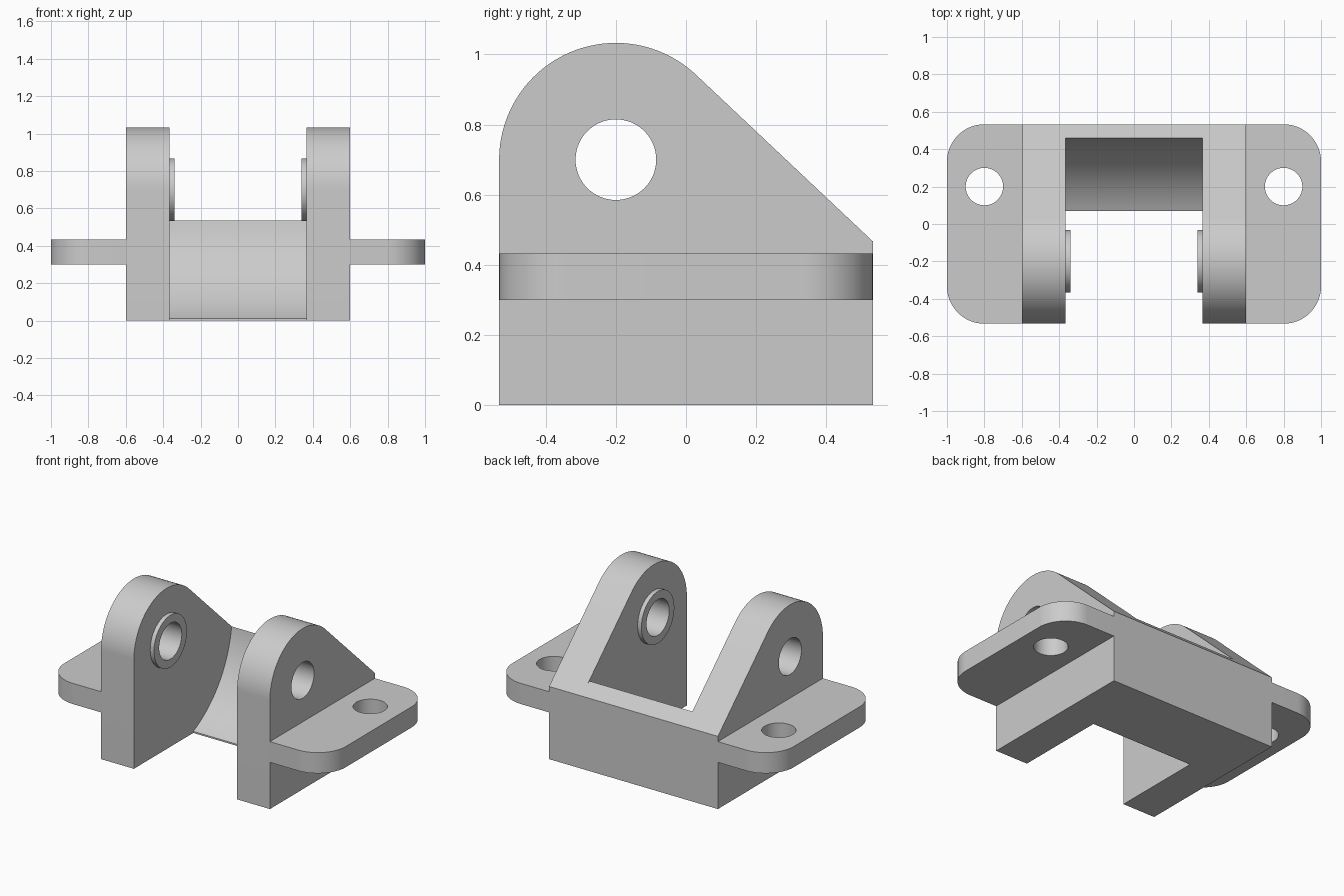
import bpy, bmesh
from math import sin, cos, radians, pi
from mathutils import Vector

cube = bpy.data.objects.get("Cube")
if cube:
    bpy.data.objects.remove(cube, do_unlink=True)

grey = bpy.data.materials.new("plain grey")
grey.use_nodes = True
colour = (0.6, 0.6, 0.6, 1)
grey.diffuse_color = colour
grey.node_tree.nodes["Principled BSDF"].inputs["Base Color"].default_value = colour

WIDE, INNER, HALF_D = 0.6, 0.367, 0.533
PIVOT, TOP_R, BORE_R = (-0.2, 0.7), 0.333, 0.115


def arc(centre, r, start, end, n=24):
    """Points on an arc, angles in degrees."""
    angles = [radians(start + (end - start) * i / n) for i in range(n + 1)]
    return [(centre[0] + r * cos(a), centre[1] + r * sin(a)) for a in angles]


def circle(centre, r, n=64):
    return arc(centre, r, 0, 360, n)[:-1]


def solid(name, loops, axis, lo, hi):
    """Fill an outline (with holes) and extrude it along x or z."""
    bm = bmesh.new()
    for loop in loops:
        vs = [bm.verts.new((lo, u, v) if axis == "x" else (u, v, lo)) for u, v in loop]
        for a, b in zip(vs, vs[1:] + vs[:1]):
            bm.edges.new((a, b))
    bmesh.ops.triangle_fill(bm, edges=bm.edges[:], use_beauty=True)
    ext = bmesh.ops.extrude_face_region(bm, geom=bm.faces[:])
    step = Vector((hi - lo, 0, 0)) if axis == "x" else Vector((0, 0, hi - lo))
    moved = [g for g in ext["geom"] if isinstance(g, bmesh.types.BMVert)]
    bmesh.ops.translate(bm, verts=moved, vec=step)
    bmesh.ops.recalc_face_normals(bm, faces=bm.faces[:])
    bmesh.ops.dissolve_limit(bm, angle_limit=radians(0.5), verts=bm.verts[:], edges=bm.edges[:])
    mesh = bpy.data.meshes.new(name)
    bm.to_mesh(mesh)
    bm.free()
    mesh.materials.append(grey)
    obj = bpy.data.objects.new(name, mesh)
    bpy.context.collection.objects.link(obj)
    bpy.ops.object.select_all(action="DESELECT")
    obj.select_set(True)
    bpy.context.view_layer.objects.active = obj
    bpy.ops.object.shade_smooth_by_angle(angle=radians(30))
    return obj


# Outlines: rounded lug with sloping back, and mounting ear with round corners
lug = [(HALF_D, 0), (HALF_D, 0.467)] + arc(PIVOT, TOP_R, 46.7, 180, 48) + [(-HALF_D, 0)]
ear = ([(WIDE, -HALF_D)] + arc((0.8, -0.333), 0.2, -90, 0)
       + arc((0.8, 0.333), 0.2, 0, 90) + [(WIDE, HALF_D)])
bore = circle(PIVOT, BORE_R)

for side, s in (("left", 1), ("right", -1)):
    # Upright plate with pivot bore
    solid(side + "_side_plate", [lug, bore], "x", s * INNER, s * WIDE)
    # Raised collar around the bore
    solid(side + "_collar", [circle(PIVOT, 0.167), bore], "x", s * 0.34, s * INNER)
    # Mounting ear with bolt hole
    flip = [(s * x, y) for x, y in ear]
    solid(side + "_mounting_ear", [flip, circle((s * 0.8, 0.2), 0.1)], "z", 0.3, 0.433)

# Rear bridge with a concave front
hollow = arc((-0.2, 0.617), 0.664, -7, -66, 32)
bridge = [(HALF_D, 0), (HALF_D, 0.467)] + hollow + [(0.07, 0)]
solid("rear_bridge", [bridge], "x", -INNER, INNER)
